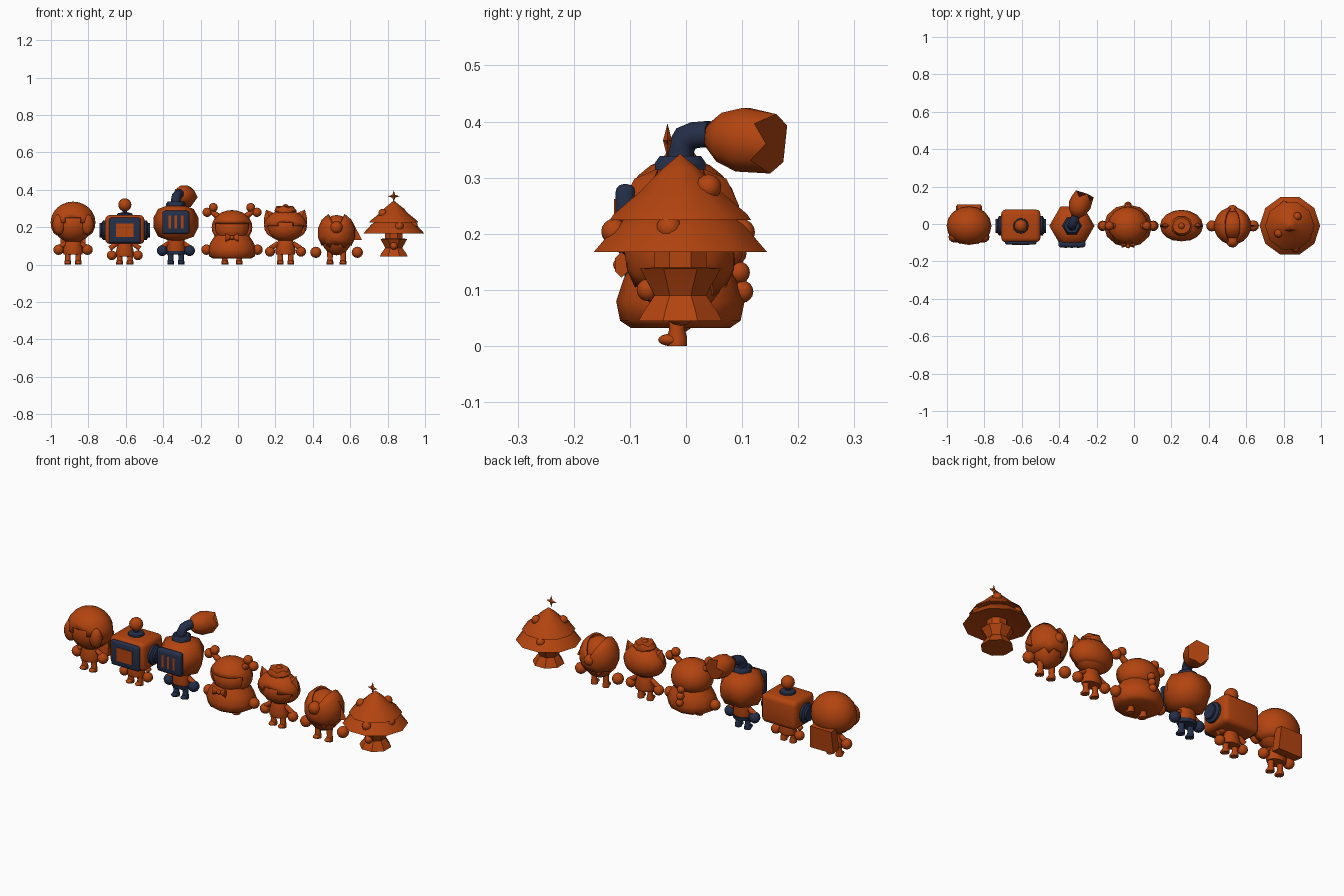
import bpy, bmesh
from math import sin, cos, pi, radians
from mathutils import Matrix, Vector, Euler

if "Cube" in bpy.data.objects:
    bpy.data.objects.remove(bpy.data.objects["Cube"])


def material(name, rgb):
    m = bpy.data.materials.new(name)
    m.use_nodes = True
    m.diffuse_color = (*rgb, 1)
    m.node_tree.nodes["Principled BSDF"].inputs["Base Color"].default_value = (*rgb, 1)
    return m


ORANGE = material("burnt orange", (0.45, 0.058, 0.005))
NAVY = material("navy", (0.018, 0.028, 0.065))
Y = -0.01  # shared depth centre of the row
SIDES = (("left", 1), ("right", -1))


def finish(bm, name, mat, angle=50):
    bmesh.ops.recalc_face_normals(bm, faces=bm.faces)
    mesh = bpy.data.meshes.new(name)
    bm.to_mesh(mesh)
    bm.free()
    ob = bpy.data.objects.new(name, mesh)
    bpy.context.collection.objects.link(ob)
    mesh.materials.append(mat)
    bpy.ops.object.select_all(action="DESELECT")
    ob.select_set(True)
    bpy.context.view_layer.objects.active = ob
    bpy.ops.object.shade_smooth_by_angle(angle=radians(angle))
    return ob


def place(loc, rot=(0, 0, 0), scale=(1, 1, 1)):
    return Matrix.LocRotScale(Vector(loc), Euler(rot), Vector(scale))


def ball(name, loc, r, mat=ORANGE, scale=(1, 1, 1), seg=12, rings=8):
    bm = bmesh.new()
    bmesh.ops.create_uvsphere(bm, u_segments=seg, v_segments=rings, radius=r)
    bm.transform(place(loc, scale=scale))
    return finish(bm, name, mat)


def lathe(name, loc, profile, sides=10, mat=ORANGE, rot=(0, 0, 0), scale=(1, 1, 1),
          jag=0, angle=50, turn=0):
    """Revolve (radius, height) pairs; jag pushes every other end vertex along the axis."""
    bm = bmesh.new()
    rings = []
    for k, (r, h) in enumerate(profile):
        ring = []
        for i in range(sides):
            a = 2 * pi * i / sides + turn
            dz = jag * (i % 2) if k == len(profile) - 1 else 0
            ring.append(bm.verts.new((r * cos(a), r * sin(a), h + dz)))
        rings.append(ring)
    for a, b in zip(rings, rings[1:]):
        for i in range(sides):
            j = (i + 1) % sides
            bm.faces.new((a[i], a[j], b[j], b[i]))
    bm.faces.new(rings[0][::-1])
    bm.faces.new(rings[-1])
    bmesh.ops.remove_doubles(bm, verts=bm.verts, dist=0.0005)
    bm.transform(place(loc, rot, scale))
    return finish(bm, name, mat, angle)


def block(name, loc, size, mat=ORANGE, bevel=0.0, rot=(0, 0, 0), taper=1.0):
    bm = bmesh.new()
    bmesh.ops.create_cube(bm, size=1)
    for v in bm.verts:
        v.co = [c * s for c, s in zip(v.co, size)]
        if v.co.z > 0:
            v.co.x *= taper
            v.co.y *= taper
    if bevel:
        bmesh.ops.bevel(bm, geom=bm.edges[:], offset=bevel, segments=3, profile=0.5, affect="EDGES")
    bm.transform(place(loc, rot))
    return finish(bm, name, mat)


def hair(name, x, z, size, opening, slope, base):
    """Hollow hair cap, open at the front below a sloped fringe, around a face."""
    bm = bmesh.new()
    bmesh.ops.create_uvsphere(bm, u_segments=16, v_segments=12, radius=1)
    bm.transform(place((0, 0, 0), scale=size))
    gone = [f for f in bm.faces for c in [f.calc_center_median()]
            if c.y < -size[1] * 0.3 and c.z < opening - z - slope * abs(c.x)]
    bmesh.ops.delete(bm, geom=gone, context="FACES")
    for v in bm.verts:
        v.co.z = max(v.co.z, base - z)
    bm.transform(place((x, Y, z)))
    cap = finish(bm, name + "_hair", ORANGE)
    mod = cap.modifiers.new("thickness", "SOLIDIFY")
    mod.thickness = 0.012
    ball(name + "_face", (x, Y, z - 0.01), 0.88, scale=size)


def limbs(name, x, hand_x, hand_z, hand_r, torso, leg_x=0.028, leg_top=0.08, dark=ORANGE):
    if torso:
        lathe(name + "_torso", (x, Y, 0), torso, scale=(1, 0.75, 1))
    for side, s in SIDES:
        lathe(f"{name}_{side}_leg", (x + s * leg_x, Y - 0.006, 0),
              [(0.018, 0), (0.018, 0.015), (0.014, 0.03), (0.018, leg_top)], 8, dark)
        ball(f"{name}_{side}_foot", (x + s * leg_x, Y - 0.018, 0.011), 0.018, dark, (0.95, 1.2, 0.6))
        ball(f"{name}_{side}_hand", (x + s * hand_x, Y, hand_z), hand_r, dark)
        if torso:
            lathe(f"{name}_{side}_arm", (x + s * 0.04, Y, 0.115), [(0.012, 0), (0.014, 0.05)],
                  8, ORANGE, rot=(0, s * radians(125), 0))


TORSO = [(0.05, 0.055), (0.055, 0.075), (0.04, 0.13), (0.025, 0.16)]

# Bob-haired child with a block of hair down the back
x = -0.882
hair("bob", x, 0.225, (0.12, 0.106, 0.112), 0.27, 0.5, 0.155)
limbs("bob", x, 0.077, 0.08, 0.028, TORSO)
block("bob_back_hair", (x, 0.075, 0.125), (0.14, 0.05, 0.12), rot=(-0.1, 0, 0), taper=0.9)
for side, s in SIDES:
    ball(f"bob_{side}_fringe", (x + s * 0.075, Y - 0.06, 0.215), 0.05, scale=(0.7, 0.6, 1.1))

# Screen-headed figure with ear cups and a ball antenna
x = -0.605
block("screen_head", (x, Y, 0.188), (0.21, 0.175, 0.155), bevel=0.025)
block("screen_frame", (x, -0.098, 0.184), (0.17, 0.025, 0.135), NAVY, 0.012)
block("screen_glass", (x, -0.109, 0.184), (0.094, 0.009, 0.072))
for side, s in SIDES:
    lathe(f"screen_{side}_ear", (x + s * 0.095, Y, 0.184),
          [(0.052, 0), (0.052, 0.022), (0.038, 0.03), (0.038, 0.04)], 12, NAVY, rot=(0, s * pi / 2, 0))
lathe("antenna_base", (x, Y, 0.262), [(0.042, 0), (0.04, 0.012), (0.013, 0.018), (0.011, 0.04)], 12, NAVY)
ball("antenna_ball", (x, Y, 0.32), 0.035)
limbs("screen", x, 0.07, 0.05, 0.026, [(0.045, 0.045), (0.05, 0.06), (0.035, 0.12)], leg_top=0.06)

# Helmeted figure with a grille, pipe and plume
x = -0.332
lathe("helmet", (x, Y, 0), [(0.04, 0.13), (0.095, 0.15), (0.12, 0.2), (0.121, 0.25), (0.095, 0.298),
                            (0.05, 0.315)], 6, angle=75)
lathe("helmet_collar", (x, Y, 0.305), [(0.052, 0), (0.052, 0.022), (0.042, 0.034)], 6, NAVY)
block("grille", (x, -0.108, 0.226), (0.145, 0.035, 0.125), NAVY, 0.014)
for i in (-1, 0, 1):
    block("grille_slot", (x + i * 0.033, -0.124, 0.228), (0.013, 0.008, 0.068))
curve = bpy.data.curves.new("pipe", "CURVE")
curve.dimensions = "3D"
curve.bevel_depth = 0.025
curve.bevel_resolution = 2
curve.use_fill_caps = True
path = [(0, -0.01, 0.32), (0, -0.01, 0.352), (0.004, 0, 0.37), (0.011, 0.016, 0.376), (0.02, 0.042, 0.378)]
spline = curve.splines.new("POLY")
spline.points.add(len(path) - 1)
for p, c in zip(spline.points, path):
    p.co = (x + c[0], c[1], c[2], 1)
curve.materials.append(NAVY)
bpy.context.collection.objects.link(bpy.data.objects.new("pipe", curve))
aim = Vector((0.36, 1, -0.12)).to_track_quat("Z", "Y").to_euler()
lathe("plume", (x + 0.02, 0.04, 0.375), [(0.022, 0), (0.046, 0.025), (0.06, 0.065), (0.056, 0.1)], 10,
      rot=aim, jag=0.03)
limbs("helmet", x, 0.073, 0.075, 0.029, [(0.045, 0.06), (0.05, 0.08), (0.045, 0.14)], dark=NAVY)
lathe("helmet_belt", (x, Y, 0.055), [(0.05, 0), (0.053, 0.018)], 10, NAVY, scale=(1, 0.8, 1))

# Wide-gowned figure with knobbed hair, bow and back braid
x = -0.032
hair("gown", x, 0.2, (0.109, 0.103, 0.092), 0.235, 0.15, 0.145)
lathe("gown", (x, Y, 0), [(0.1, 0.032), (0.122, 0.045), (0.13, 0.08), (0.115, 0.12), (0.085, 0.165)],
      12, scale=(1, 0.88, 1))
limbs("gown", x, 0.136, 0.08, 0.028, None, leg_x=0.038, leg_top=0.05)
for side, s in SIDES:
    ball(f"gown_{side}_upper_knob", (x + s * 0.1, Y, 0.306), 0.024)
    ball(f"gown_{side}_lower_knob", (x + s * 0.133, Y, 0.28), 0.025)
    lathe(f"gown_{side}_knob_stem", (x + s * 0.065, Y, 0.25), [(0.018, 0), (0.013, 0.06)], 8,
          rot=(0, s * radians(52), 0))
    lathe(f"gown_{side}_bow", (x, -0.115, 0.145), [(0.006, 0), (0.023, 0.036)], 6,
          rot=(0, s * pi / 2, 0), scale=(1, 0.6, 1))
ball("gown_bow_knot", (x, -0.118, 0.145), 0.012)
for i in range(3):
    ball("gown_braid", (x, 0.088 + 0.006 * i, 0.165 - 0.034 * i), 0.02)

# Eared figure with a small crown
x = 0.254
hair("crown", x, 0.208, (0.115, 0.086, 0.085), 0.235, 0.3, 0.15)
lathe("crown", (x, Y, 0.272), [(0.052, 0), (0.06, 0.016), (0.048, 0.03)], 10, jag=0.013, scale=(1, 0.9, 1))
ball("crown_button", (x, Y, 0.304), 0.02)
for side, s in SIDES:
    lathe(f"crown_{side}_ear", (x + s * 0.075, Y, 0.235), [(0.045, 0), (0.03, 0.03), (0.001, 0.065)], 4,
          rot=(0, s * 0.45, 0), scale=(1, 0.5, 1), angle=30)
limbs("crown", x, 0.083, 0.07, 0.027, TORSO)

# Egg-shaped figure in a split shell
x = 0.527
ball("egg_body", (x, Y, 0.158), 1, scale=(0.088, 0.085, 0.108), seg=14, rings=10)
bm = bmesh.new()
bmesh.ops.create_uvsphere(bm, u_segments=14, v_segments=10, radius=1)
bm.transform(Matrix.Rotation(pi / 2, 4, "X"))
split = [f for f in bm.faces for c in [f.calc_center_median()]
         if (c.z > 0 and abs(c.x) < 0.3 * c.z) or c.z < -0.55]
bmesh.ops.delete(bm, geom=split, context="FACES")
bm.transform(place((x, Y, 0.17), scale=(0.102, 0.1, 0.112)))
shell = finish(bm, "egg_shell", ORANGE)
shell.modifiers.new("thickness", "SOLIDIFY").thickness = 0.01
ball("egg_front_ball", (x, -0.092, 0.198), 0.034)
ball("egg_back_ball", (x, 0.072, 0.17), 0.03)
lathe("egg_side_fin", (x + 0.085, Y, 0.178), [(0.002, 0.05), (0.05, -0.045)], 3, scale=(1, 0.3, 1), angle=20)
limbs("egg", x, 0.111, 0.066, 0.03, None, leg_x=0.035, leg_top=0.09)

# Tree-hatted figure with baubles and a star
x = 0.833
lathe("tree_lower_tier", (x, Y, 0), [(0.05, 0.185), (0.162, 0.168), (0.12, 0.215), (0.09, 0.235)], 10)
lathe("tree_upper_tier", (x, Y, 0), [(0.05, 0.235), (0.132, 0.225), (0.125, 0.235), (0.076, 0.275),
                                     (0.035, 0.315), (0.001, 0.342)], 10)
lathe("tree_trunk", (x, Y, 0), [(0.08, 0.045), (0.072, 0.06), (0.05, 0.09), (0.055, 0.1),
                                (0.078, 0.138), (0.05, 0.14), (0.05, 0.19)], 8, turn=pi / 8, angle=35)
ball("tree_nose", (x, -0.068, 0.1), 0.02)
for bx, by, bz in ((-0.06, -0.05, 0.275), (0.04, 0.04, 0.283), (0.105, -0.03, 0.21),
                   (0.03, -0.128, 0.204), (-0.03, 0.1, 0.203)):
    ball("bauble", (x + bx, by, bz), 0.023)
bm = bmesh.new()
tips = [bm.verts.new((x, -0.033 + s * 0.008, 0.366)) for s in (-1, 1)]
rim = [bm.verts.new((x + r * cos(i * pi / 4), -0.033, 0.366 + r * sin(i * pi / 4)))
       for i in range(8) for r in [0.011 if i % 2 else 0.031]]
for i in range(8):
    for tip in tips:
        bm.faces.new((tip, rim[i], rim[(i + 1) % 8]))
finish(bm, "tree_star", ORANGE, 10)
